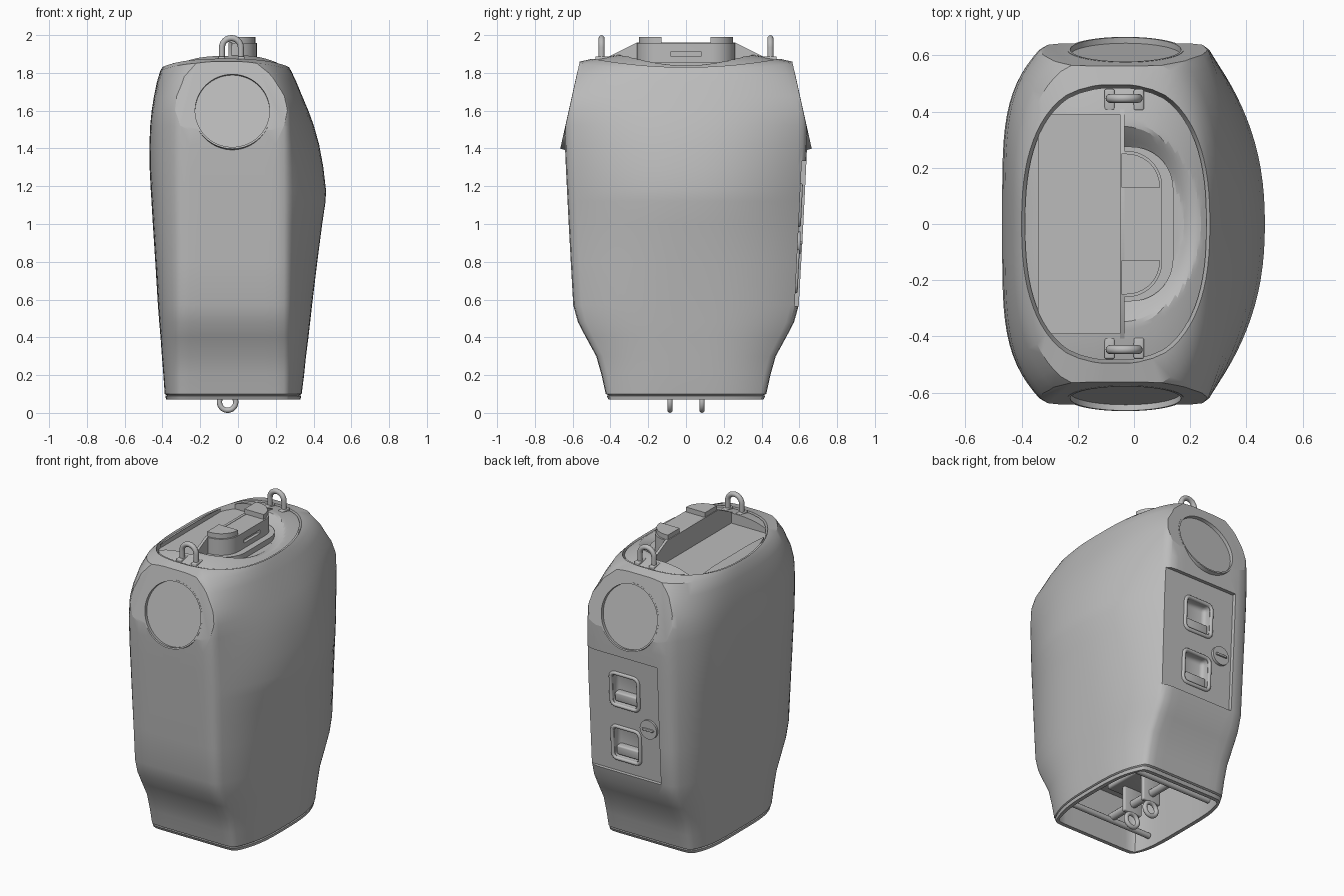
import bpy, bmesh, math
from mathutils import Vector

if "Cube" in bpy.data.objects:
    bpy.data.objects.remove(bpy.data.objects["Cube"], do_unlink=True)

grey = bpy.data.materials.new("matte grey")
grey.use_nodes = True
grey.diffuse_color = (0.5, 0.5, 0.5, 1)
grey.node_tree.nodes["Principled BSDF"].inputs["Base Color"].default_value = (0.5, 0.5, 0.5, 1)


def finish(ob, name, angle=32):
    ob.name = name
    ob.data.materials.clear()
    ob.data.materials.append(grey)
    bpy.ops.object.select_all(action='DESELECT')
    ob.select_set(True)
    bpy.context.view_layer.objects.active = ob
    if ob.type == 'MESH':
        bpy.ops.object.shade_smooth_by_angle(angle=math.radians(angle))
    return ob


def mesh_object(bm, name, angle=32):
    bmesh.ops.recalc_face_normals(bm, faces=bm.faces)
    me = bpy.data.meshes.new(name)
    bm.to_mesh(me)
    bm.free()
    ob = bpy.data.objects.new(name, me)
    bpy.context.collection.objects.link(ob)
    return finish(ob, name, angle)


def box(name, loc, size, tilt=0, bevel=0):
    bpy.ops.mesh.primitive_cube_add(size=1, location=loc, rotation=(tilt, 0, 0))
    ob = bpy.context.object
    ob.scale = size
    bpy.ops.object.transform_apply(location=False, rotation=False)
    if bevel:
        mod = ob.modifiers.new("bevel", 'BEVEL')
        mod.width, mod.segments = bevel, 3
        bpy.ops.object.modifier_apply(modifier="bevel")
    return finish(ob, name)


def cylinder(name, loc, r, depth, rot):
    bpy.ops.mesh.primitive_cylinder_add(vertices=64, radius=r, depth=depth, location=loc, rotation=rot)
    return finish(bpy.context.object, name)


def tube(name, pts, r, cyclic=False):
    cu = bpy.data.curves.new(name, 'CURVE')
    cu.dimensions, cu.bevel_depth, cu.bevel_resolution = '3D', r, 4
    sp = cu.splines.new('POLY')
    sp.points.add(len(pts) - 1)
    for p, co in zip(sp.points, pts):
        p.co = (*co, 1)
    sp.use_cyclic_u, sp.use_smooth = cyclic, True
    cu.use_fill_caps = True
    ob = bpy.data.objects.new(name, cu)
    bpy.context.collection.objects.link(ob)
    return finish(ob, name)


def cut(target, cutter):
    mod = target.modifiers.new("cut", 'BOOLEAN')
    mod.operation, mod.solver, mod.object = 'DIFFERENCE', 'EXACT', cutter
    bpy.ops.object.select_all(action='DESELECT')
    bpy.context.view_layer.objects.active = target
    target.select_set(True)
    bpy.ops.object.modifier_apply(modifier="cut")
    bpy.data.objects.remove(cutter, do_unlink=True)


def section(z, xl, xr, yh):
    """One horizontal outline: flat front and back, bowed sides."""
    k = min(1, max(0, (z - 1.6) / 0.23))
    fl, fr = -0.315 + 0.185 * k * k, 0.255 - 0.255 * k * k
    pl, pr, q = 4.5 - 2 * k, 3.3 - min(1, z) + 0.2 * k, 1 + k * k
    n = 16
    ts = [0.5 * u + 0.5 * math.sin(u * math.pi / 2) for u in (i / n for i in range(-n, n + 1))]

    def side(f, m, p):
        return [(f + (m - f) * max(0, 1 - abs(t) ** p) ** (1 / q), t * yh) for t in ts]

    right, left = side(fr, xr, pr), side(fl, xl, pl)[::-1]
    ends = [fr + (fl - fr) * i / 10 for i in range(1, 10)]
    pts = [Vector(p) for p in right + [(x, yh) for x in ends] + left + [(x, -yh) for x in ends[::-1]]]
    pts = [(pts[i - 1] + 2 * p + pts[(i + 1) % len(pts)]) / 4 for i, p in enumerate(pts)]
    rise = 0.045 * k * k * (3 - 2 * k)
    return [(p.x, p.y, z + rise * (p.y / yh) ** 2) for p in pts]


def loft(bm, loops):
    for a, b in zip(loops, loops[1:]):
        for i in range(len(a)):
            j = (i + 1) % len(a)
            bm.faces.new((a[i], a[j], b[j], b[i]))


# body shell, from the underside cavity up over the shoulder to the lid well
rows = [(0.4, -0.35, 0.3, 0.38), (0.07, -0.355, 0.305, 0.385), (0.07, -0.38, 0.33, 0.41),
        (0.09, -0.385, 0.335, 0.42), (0.093, -0.375, 0.325, 0.41), (0.1, -0.388, 0.337, 0.425),
        (0.2, -0.395, 0.35, 0.447), (0.3, -0.403, 0.36, 0.475), (0.4, -0.41, 0.373, 0.53),
        (0.48, -0.417, 0.382, 0.572), (0.57, -0.424, 0.392, 0.597), (0.8, -0.438, 0.42, 0.61),
        (1.0, -0.451, 0.446, 0.621), (1.12, -0.458, 0.464, 0.627), (1.18, -0.462, 0.466, 0.63),
        (1.3, -0.468, 0.452, 0.636), (1.42, -0.469, 0.43, 0.641), (1.52, -0.465, 0.402, 0.643),
        (1.6, -0.457, 0.373, 0.64), (1.67, -0.446, 0.343, 0.63), (1.75, -0.43, 0.31, 0.612),
        (1.81, -0.412, 0.282, 0.587), (1.83, -0.4, 0.27, 0.495)]
bm = bmesh.new()
outlines = [section(*r) for r in rows]
outlines.append([(x, y, 1.815) for x, y, z in section(1.83, -0.385, 0.255, 0.48)])
loops = [[bm.verts.new(co) for co in o] for o in outlines]
loft(bm, loops)
bm.faces.new(loops[0])
bm.faces.new(loops[-1])
body = mesh_object(bm, "body_shell")

# tilted flats with round windows on front and back
tilt = math.radians(12.5)
for s, label in ((-1, "front"), (1, "back")):
    normal = Vector((0, s * math.cos(tilt), math.sin(tilt)))
    centre = Vector((-0.03, s * 0.62, 1.6))
    rot = (-s * (math.pi / 2 - tilt), 0, 0)
    cut(body, box("cutter", centre + normal * 0.15, (1.2, 0.62, 0.3), rot[0]))
    cut(body, cylinder("cutter", centre + normal * 0.07, 0.203, 0.2, rot))
    cylinder(label + "_lens", centre - normal * 0.05, 0.202, 0.06, rot)
    bezel = cylinder(label + "_bezel", centre - normal * 0.034, 0.207, 0.07, rot)
    cut(bezel, cylinder("cutter", centre, 0.197, 0.3, rot))
    finish(bezel, label + "_bezel")

# recessed back panel with two sockets and a knob
lean = -0.049


def panel_y(z):
    return 0.594 - lean * (z - 0.945)


cut(body, box("cutter", (0.03, panel_y(0.945) + 0.1, 0.945), (0.54, 0.2, 0.77), lean))
for z, label in ((1.1, "upper"), (0.75, "lower")):
    cut(body, box("cutter", (0.015, panel_y(z), z), (0.17, 0.1, 0.19), lean, 0.025))
    frame = []
    for cx, cz, a in ((1, 1, 0), (-1, 1, 90), (-1, -1, 180), (1, -1, 270)):
        for d in (0, 30, 60, 90):
            w = math.radians(a + d)
            fz = z + cz * 0.075 + 0.03 * math.sin(w)
            frame.append((0.015 + cx * 0.068 + 0.03 * math.cos(w), panel_y(fz), fz))
    tube(label + "_socket_frame", frame, 0.012, True)
    box(label + "_socket_latch", (0.015, panel_y(z) - 0.035, z - 0.055), (0.16, 0.05, 0.06), lean, 0.01)
cylinder("panel_knob", (-0.155, panel_y(0.9), 0.9), 0.06, 0.03, (math.pi / 2, 0, 0))
box("knob_grip", (-0.155, panel_y(0.9) + 0.015, 0.9), (0.08, 0.02, 0.015), 0, 0.004)
finish(body, "body_shell")

# domed lid with a sloping bowl around the handle and a rectangular tray opening
bm = bmesh.new()
rim = section(1.83, -0.388, 0.258, 0.483)
rings = []
for i in range(1, 33):
    f = i / 32
    ring = []
    for x, y, _ in rim:
        px, py = -0.065 + (x + 0.065) * f, y * f
        dome = 1.825 + 0.045 * (py / 0.483) ** 2 + 0.085 * (1 - f ** 2.5)
        d = math.hypot((px + 0.04) / 0.8, py)
        blend = min(1, max(0, (d - 0.27) / 0.08)) if px > -0.045 else 1
        ring.append(bm.verts.new((px, py, 1.82 + (dome - 1.82) * blend)))
    rings.append(ring)
bm.faces.new(rings[0])
loft(bm, rings)
for co, no in (((-0.045, 0, 0), (1, 0, 0)), ((-0.34, 0, 0), (1, 0, 0)),
               ((0, 0.39, 0), (0, 1, 0)), ((0, -0.39, 0), (0, 1, 0))):
    bmesh.ops.bisect_plane(bm, geom=bm.verts[:] + bm.edges[:] + bm.faces[:], plane_co=co, plane_no=no)


def in_tray(p, pad=0):
    return -0.34 - pad < p.x < -0.045 + pad and abs(p.y) < 0.39 + pad


bmesh.ops.delete(bm, geom=[f for f in bm.faces if in_tray(f.calc_center_median())], context='FACES')
walls = [e for e in bm.edges if e.is_boundary and all(in_tray(v.co, 0.001) for v in e.verts)]
skirt = bmesh.ops.extrude_edge_only(bm, edges=walls)
for v in skirt["geom"]:
    if isinstance(v, bmesh.types.BMVert):
        v.co.z = 1.812
mesh_object(bm, "lid_dome", 15)


def prism(name, pts, offset):
    """Extrude a closed polygon along an offset."""
    bm = bmesh.new()
    face = bm.faces.new([bm.verts.new(p) for p in pts])
    ext = bmesh.ops.extrude_face_region(bm, geom=[face])
    bmesh.ops.translate(bm, vec=offset, verts=[v for v in ext["geom"] if isinstance(v, bmesh.types.BMVert)])
    return mesh_object(bm, name)


# ridge wall between the lid and the flat tray
prism("lid_ridge", [(-0.05, y, z) for y, z in
      ((-0.43, 1.82), (-0.42, 1.88), (-0.26, 1.96), (0.26, 1.96), (0.42, 1.88), (0.43, 1.82))], (0.017, 0, 0))
prism("tray_plate", [(x, y, 1.812) for x, y in
      ((-0.05, -0.39), (-0.3, -0.39), (-0.34, -0.33), (-0.34, 0.33), (-0.3, 0.39), (-0.05, 0.39))], (0, 0, 0.012))


def d_shape(rx, ry, corner, z):
    """Half-stadium outline hugging the ridge."""
    arc = [math.radians(a) for a in range(0, 91, 10)]
    upper = [(rx - corner + corner * math.cos(a), ry - corner + corner * math.sin(a), z) for a in arc]
    return [(-0.045, -ry, z)] + [(x, -y, z) for x, y, z in upper[::-1]] + upper + [(-0.045, ry, z)]


# lid handle: low foot, slotted grip and two raised ends
prism("handle_foot", d_shape(0.14, 0.275, 0.15, 1.81), (0, 0, 0.045))
grip = prism("handle_grip", d_shape(0.1, 0.26, 0.125, 1.82), (0, 0, 0.138))
cut(grip, box("cutter", (0.1, 0, 1.9), (0.04, 0.16, 0.024)))
finish(grip, "handle_grip")
for s, label in ((-1, "front"), (1, "back")):
    cap = prism(label + "_handle_cap", d_shape(0.092, 0.25, 0.118, 1.9), (0, 0, 0.089))
    cut(cap, box("cutter", (0, -s * 0.37, 1.95), (1, 1, 1)))
    finish(cap, label + "_handle_cap")

    # lifting eye at each end of the lid
    y = s * 0.447
    arch = [(-0.035 + 0.05 * math.cos(math.radians(a)), y, 1.934 + 0.05 * math.sin(math.radians(a)))
            for a in range(0, 181, 12)]
    tube(label + "_lifting_eye", [(0.015, y, 1.82)] + arch + [(-0.085, y, 1.82)], 0.016)
    for x in (-0.087, 0.017):
        box(label + "_eye_pad", (x, s * 0.442, 1.86), (0.036, 0.075, 0.056), 0, 0.006)

    # hanging ring and its bracket under the body
    bpy.ops.mesh.primitive_torus_add(location=(-0.055, s * 0.085, 0.057), rotation=(math.pi / 2, 0, 0),
                                     major_radius=0.043, minor_radius=0.014)
    finish(bpy.context.object, label + "_hanging_ring", 60)
    box(label + "_ring_bracket", (-0.055, s * 0.085, 0.22), (0.13, 0.028, 0.24), 0, 0.008)
    tube(label + "_inner_rod", [(-0.34, s * 0.27, 0.14), (0.29, s * 0.27, 0.14)], 0.018)

# cross bar and mounting block inside the cavity
tube("cross_bar", [(-0.055, -0.27, 0.16), (-0.055, 0.27, 0.16)], 0.025)
box("mounting_block", (-0.055, 0, 0.33), (0.24, 0.34, 0.14), 0, 0.015)
